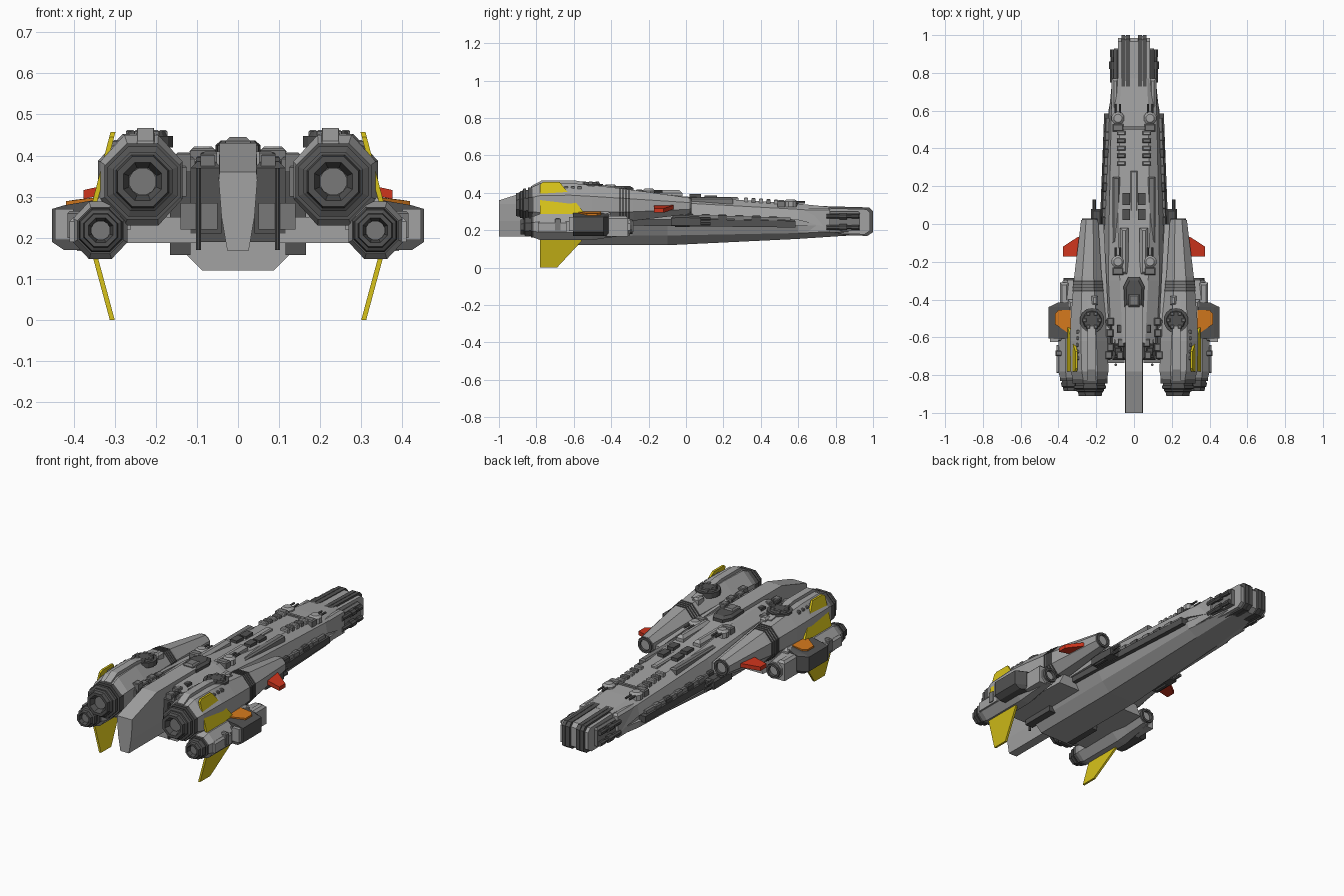
import bpy, bmesh, math, random
from mathutils import Vector
random.seed(4)

def mat(name, r, g, b):
    m = bpy.data.materials.new(name)
    m.diffuse_color = (r, g, b, 1)
    return m

LIGHT = mat("light_grey", .36, .36, .36)
MID = mat("mid_grey", .19, .19, .19)
DARK = mat("dark_grey", .085, .085, .085)
YELLOW = mat("yellow", .68, .54, .01)
RED = mat("red", .62, .035, .012)
ORANGE = mat("orange", .66, .19, .012)

def build(name, verts, faces, m, mirror=False):
    """Make an object, optionally with a copy reflected across x = 0."""
    bm = bmesh.new()
    for s in ((1, -1) if mirror else (1,)):
        vs = [bm.verts.new((v[0] * s, v[1], v[2])) for v in verts]
        for f in faces:
            bm.faces.new([vs[i] for i in f])
    bmesh.ops.recalc_face_normals(bm, faces=bm.faces)
    me = bpy.data.meshes.new(name)
    bm.to_mesh(me)
    bm.free()
    me.materials.append(m)
    ob = bpy.data.objects.new(name, me)
    bpy.context.collection.objects.link(ob)
    return ob

def bridge(name, rings, m, mirror=False):
    n = len(rings[0])
    verts = [p for r in rings for p in r]
    faces = [(k*n + i, k*n + (i+1) % n, (k+1)*n + (i+1) % n, (k+1)*n + i)
             for k in range(len(rings) - 1) for i in range(n)]
    faces += [tuple(range(n)), tuple(range((len(rings)-1)*n, len(rings)*n))]
    return build(name, verts, faces, m, mirror)

def loft(name, sections, m, mirror=False):
    return bridge(name, [[(x, y, z) for x, z in pts] for y, pts in sections], m, mirror)

def sym(*pts):
    return list(pts) + [(-x, z) for x, z in reversed(pts)]

def box(name, x0, x1, y0, y1, z0, z1, m, mirror=True, c=0.0):
    """Box with its upper edges drawn in by c."""
    return bridge(name, [
        [(x0, y0, z0), (x1, y0, z0), (x1, y1, z0), (x0, y1, z0)],
        [(x0, y0, z1-c), (x1, y0, z1-c), (x1, y1, z1-c), (x0, y1, z1-c)],
        [(x0+c, y0+c, z1), (x1-c, y0+c, z1), (x1-c, y1-c, z1), (x0+c, y1-c, z1)]], m, mirror)

def slab(name, prof, x0, x1, m, mirror=True):
    """Extrude a (y, z) profile across x; x0 may be a function of z."""
    f = x0 if callable(x0) else (lambda z: x0)
    g = x1 if callable(x1) else (lambda z: x1)
    return bridge(name, [[(h(z), y, z) for y, z in prof] for h in (f, g)], m, mirror)

def lathe(name, c, prof, m, n=10, axis="y", mirror=True):
    """Turn (offset, radius) pairs round an axis through c."""
    rings = []
    for t, r in prof:
        ring = []
        for i in range(n):
            a = 2 * math.pi * (i + .5) / n
            u, v = r * math.cos(a), r * math.sin(a)
            d = (u, t, v) if axis == "y" else (u, v, t)
            ring.append(tuple(c[k] + d[k] for k in range(3)))
        rings.append(ring)
    return bridge(name, rings, m, mirror)

def octa(cx, cz, rx, rz):
    k = 1 / math.cos(math.pi / 8)
    return [(cx + rx*k*math.cos(math.pi/8 + i*math.pi/4),
             cz + rz*k*math.sin(math.pi/8 + i*math.pi/4)) for i in range(8)]

# --- main hull: upper shell, dark trench core, lower shell
loft("upper_hull", [(y, sym((a, za), (b, zb), (c, zc))) for y, a, za, b, zb, c, zc in (
    (.77, .07, .325, .105, .30, .115, .21), (.60, .075, .342, .12, .312, .132, .255),
    (.0, .085, .38, .132, .345, .158, .28), (-.3, .075, .41, .135, .37, .165, .28),
    (-.63, .06, .41, .12, .37, .14, .28))], LIGHT)
loft("trench_core", [(.75, sym((.09, .30), (.09, .2))), (.3, sym((.12, .32), (.12, .19))),
                     (-.68, sym((.12, .36), (.12, .19)))], DARK)
loft("lower_hull", [(y, sym((a, za), (b, zb), (c, zc))) for y, a, za, b, zb, c, zc in (
    (.92, .08, .23, .08, .195, .055, .175), (.6, .135, .225, .125, .185, .07, .154),
    (-.1, .175, .24, .135, .172, .087, .12), (-.66, .18, .24, .135, .168, .087, .12))], LIGHT)
loft("side_ledge", [(.585, [(.10, .215), (.158, .215), (.158, .25), (.10, .25)]),
                    (-.3, [(.10, .225), (.192, .225), (.192, .265), (.10, .265)])], DARK, True)
loft("side_rail", [(.56, [(.12, .253), (.15, .253), (.147, .268), (.12, .268)]),
                   (-.2, [(.12, .268), (.182, .268), (.175, .288), (.12, .288)])], MID, True)
for i in range(7):
    y = .44 - i * .09
    box("trench_block", .12, .158 + i*.003, y, y + .05, .24, .275 + i*.003, (MID, DARK)[i % 2], c=.006)

# --- nose: layered plates
def nose(y1, z0, z1):
    return [(.66, z0+.008), (y1-.03, z0), (y1, z0+.02), (y1, z1-.02), (y1-.02, z1), (.70, z1+.008)]
slab("nose_centre", nose(.985, .172, .318), -.02, .02, LIGHT, False)
slab("nose_dark_plate", nose(1.0, .17, .322), .02, .043, DARK)
slab("nose_inner_plate", nose(.995, .172, .32), .043, .047, MID)
slab("nose_dark_plate_outer", nose(1.0, .17, .322), .047, .066, DARK)
slab("nose_cheek", nose(.985, .178, .312), .066, .085, LIGHT)
box("nose_side_block", .08, .118, .58, .77, .19, .32, LIGHT, c=.012)
box("gun_mount", .08, .105, .74, .93, .20, .30, MID, c=.01)
for z in (.215, .275):
    lathe("nose_gun", (.114, .75, z), [(0, .014), (.07, .014), (.07, .019), (.11, .019), (.11, .01), (.175, .01)], DARK, 8)
    lathe("nose_gun_muzzle", (.114, .885, z), [(0, .014), (.04, .014)], DARK, 8)

# --- mid hull guns
for z in (.235, .262):
    lathe("mid_gun", (.21, -.06, z), [(0, .018), (.08, .018), (.08, .01), (.19, .01)], DARK, 8)
box("mid_gun_mount", .17, .228, -.08, .08, .225, .275, DARK, c=.01)

# --- deck details
def deck(y):   # height of the hull's flat top
    return .342 + (.6 - y) * .068 / .9 if y > -.3 else .41
for y0, y1 in ((.02, .08), (.10, .165)):
    box("deck_hatch", .022, .062, y0, y1, deck(y1)-.01, deck(y0)+.007, DARK)
for i in range(5):
    y = .31 + i * .04
    box("deck_rib", .045, .09, y, y + .022, deck(y)-.03, deck(y)+.012, MID if i % 2 else LIGHT, c=.004)
box("deck_spine", -.018, .018, -.25, .28, .35, .378, LIGHT, False, .006)
box("deck_crossbar", -.09, .09, .50, .515, .33, .357, MID, False)
box("deck_armour", .03, .075, -.27, -.02, .37, .415, LIGHT, c=.015)
box("deck_strip", .075, .115, -.1, .25, .34, .375, MID, c=.008)
for x, y in ((.085, .56), (.085, -.2)):
    z = deck(y) - .02
    lathe("deck_turret", (x, y, z), [(0, .035), (.028, .035), (.04, .022)], LIGHT, 10, "z")
    for d in (-.012, .012):
        lathe("turret_barrel", (x+d, y, z+.025), [(0, .006), (.075, .006)], DARK, 6)
    box("turret_housing", x-.03, x+.03, y-.07, y-.03, z, z+.036, MID, c=.006)

# --- bridge block
bridge("bridge", [[(x*k, -.36 + y*k, z) for x, y in
       ((.03, .08), (.055, .03), (.05, -.08), (-.05, -.08), (-.055, .03), (-.03, .08))]
       for z, k in ((.39, 1), (.425, 1), (.437, .75))], DARK)
box("bridge_roof", -.03, .03, -.44, -.37, .42, .445, MID, False, .01)

# --- central tail fin
def tail(y, top):
    return (y, sym((.045, top), (.047, min(top, .36) - .02), (.04, .25), (.026, .168)))
loft("tail_fin", [tail(-1, .36), tail(-.78, .43), tail(-.42, .43)], LIGHT)

# --- machinery at the stern
box("stern_block", .04, .115, -.72, -.6, .21, .385, DARK, c=.015)
box("stern_side_block", .115, .165, -.70, -.5, .158, .385, DARK, c=.01)
box("stern_panel", .05, .14, -.735, -.62, .22, .285, MID)
lathe("stern_pipe", (.096, -.745, .17), [(0, .007), (.2, .007)], DARK, 8, "z")
for i in range(10):
    x, y = random.uniform(.05, .12), random.uniform(-.72, -.48)
    box("stern_greeble", x, x+.035, y, y+.04, .36, random.uniform(.385, .42), random.choice((DARK, MID)), c=.004)
loft("pod_wing", [(-.72, [(.1, .187), (.3, .187), (.3, .25), (.1, .25)]),
                  (-.28, [(.1, .19), (.28, .19), (.25, .25), (.1, .25)])], LIGHT, True)

# --- large engine nacelles
loft("nacelle", [(y, octa(cx, cz, rx, rz)) for y, cx, cz, rx, rz in (
    (.02, .235, .33, .045, .043), (-.28, .244, .333, .073, .082), (-.5, .242, .338, .093, .104),
    (-.62, .24, .342, .1, .11), (-.78, .235, .34, .1, .11), (-.83, .232, .337, .088, .09))], LIGHT, True)
lathe("nacelle_mouth", (.235, .0, .33), [(0, .043), (.03, .043), (.03, .03), (-.005, .025)], DARK, 12)
loft("nacelle_fairing", [(.0, [(.16, .26), (.2, .26), (.2, .33), (.16, .33)]),
                         (-.6, [(.13, .25), (.2, .25), (.2, .4), (.13, .39)])], LIGHT, True)
loft("nacelle_spine", [(-.4, [(.2, .40), (.25, .40), (.245, .435), (.205, .435)]),
                       (-.6, [(.2, .42), (.25, .42), (.245, .467), (.205, .467)]),
                       (-.77, [(.2, .42), (.25, .42), (.245, .467), (.205, .467)]),
                       (-.83, [(.2, .40), (.25, .40), (.245, .435), (.205, .435)])], LIGHT, True)
for i in range(4):
    y = -.30 - i * .016
    loft("nacelle_vent", [(y, octa(.244, .334, .078 + i*.0015, .087 + i*.002)),
                          (y-.009, octa(.244, .334, .078 + i*.0015, .087 + i*.002))], DARK, True)
lathe("nacelle_turret", (.222, -.51, .42), [(0, .066), (.028, .066), (.028, .05), (.038, .045)], DARK, 14, "z")
for i in range(6):
    a = i * math.pi / 3
    x, y = .222 + .04*math.cos(a), -.51 + .04*math.sin(a)
    box("turret_stud", x-.01, x+.01, y-.01, y+.01, .44, .462, MID, c=.003)
box("nacelle_sensor", .19, .225, -.43, -.38, .40, .445, LIGHT, c=.01)
for i in range(5):
    y = -.58 - i * .035
    box("nacelle_rib", .275, .305, y, y+.02, .40, .438, MID, c=.004)
    box("nacelle_inner_rib", .125, .16, y, y+.022, .30, .375, MID, c=.004)
lathe("main_nozzle", (.232, 0, .337), [(-.8, .1), (-.845, .1), (-.845, .085), (-.855, .085), (-.855, .092),
      (-.87, .092), (-.875, .078), (-.885, .078), (-.89, .07), (-.91, .066), (-.91, .05), (-.87, .036)], DARK, 8)
lathe("main_nozzle_core", (.232, -.885, .337), [(0, .034), (.03, .034)], MID, 12)

# --- lower engine pods
loft("pod", [(y, octa(.335, .218, r, s)) for y, r, s in (
    (-.30, .042, .045), (-.42, .055, .058), (-.5, .066, .07), (-.78, .066, .07), (-.82, .055, .055))], LIGHT, True)
lathe("pod_mouth", (.335, -.31, .218), [(0, .04), (.025, .04), (.025, .028), (-.005, .024)], DARK, 12)
lathe("pod_nozzle", (.334, 0, .218), [(-.79, .062), (-.83, .062), (-.83, .052), (-.84, .052), (-.84, .057),
      (-.86, .054), (-.865, .045), (-.885, .043), (-.885, .032), (-.85, .024)], DARK, 8)
lathe("pod_nozzle_core", (.334, -.865, .218), [(0, .024), (.03, .024)], MID, 12)
box("pod_front_block", .345, .392, -.43, -.31, .168, .275, LIGHT, c=.012)
box("pod_pylon", .26, .35, -.76, -.4, .22, .30, LIGHT, c=.015)
box("pod_rear_block", .37, .41, -.79, -.64, .19, .25, LIGHT, c=.01)
for y in (-.50, -.62, -.7):
    box("pod_clamp", .375, .415, y, y+.03, .2, .265, MID, c=.006)

# --- outrigger boxes with orange panels
def rig(y, x0, x1):
    return (y, [(x0, .17), (x1-.03, .17), (x1, .19), (x1, .27), (x1-.03, .279), (x0, .295)])
loft("outrigger", [rig(-.415, .34, .40), rig(-.44, .33, .453), rig(-.605, .33, .453)], DARK, True)
box("outrigger_face", .40, .445, -.625, -.6, .195, .27, LIGHT)
bridge("orange_panel", [[(.33, -.455, .296+d), (.40, -.455, .288+d), (.418, -.475, .285+d),
       (.418, -.53, .285+d), (.33, -.59, .296+d)] for d in (-.006, .004)], ORANGE, True)

# --- fins
upper = lambda d: (lambda z: .345 - (z - .30) * .26 + d)
lower = lambda d: (lambda z: .345 - (.145 - z) * .27 + d)
slab("upper_fin", [(-.78, .28), (-.78, .445), (-.765, .457), (-.675, .457), (-.55, .30), (-.54, .28)],
     upper(-.006), upper(.006), YELLOW)
slab("lower_fin", [(-.78, .16), (-.78, .0), (-.69, .0), (-.56, .14), (-.56, .16)],
     lower(-.006), lower(.006), YELLOW)
bridge("red_fin", [[(.27, -.06, .325+d), (.30, -.07, .322+d), (.376, -.12, .305+d),
       (.376, -.172, .305+d), (.30, -.172, .322+d), (.27, -.172, .325+d)] for d in (-.011, .011)], RED, True)
